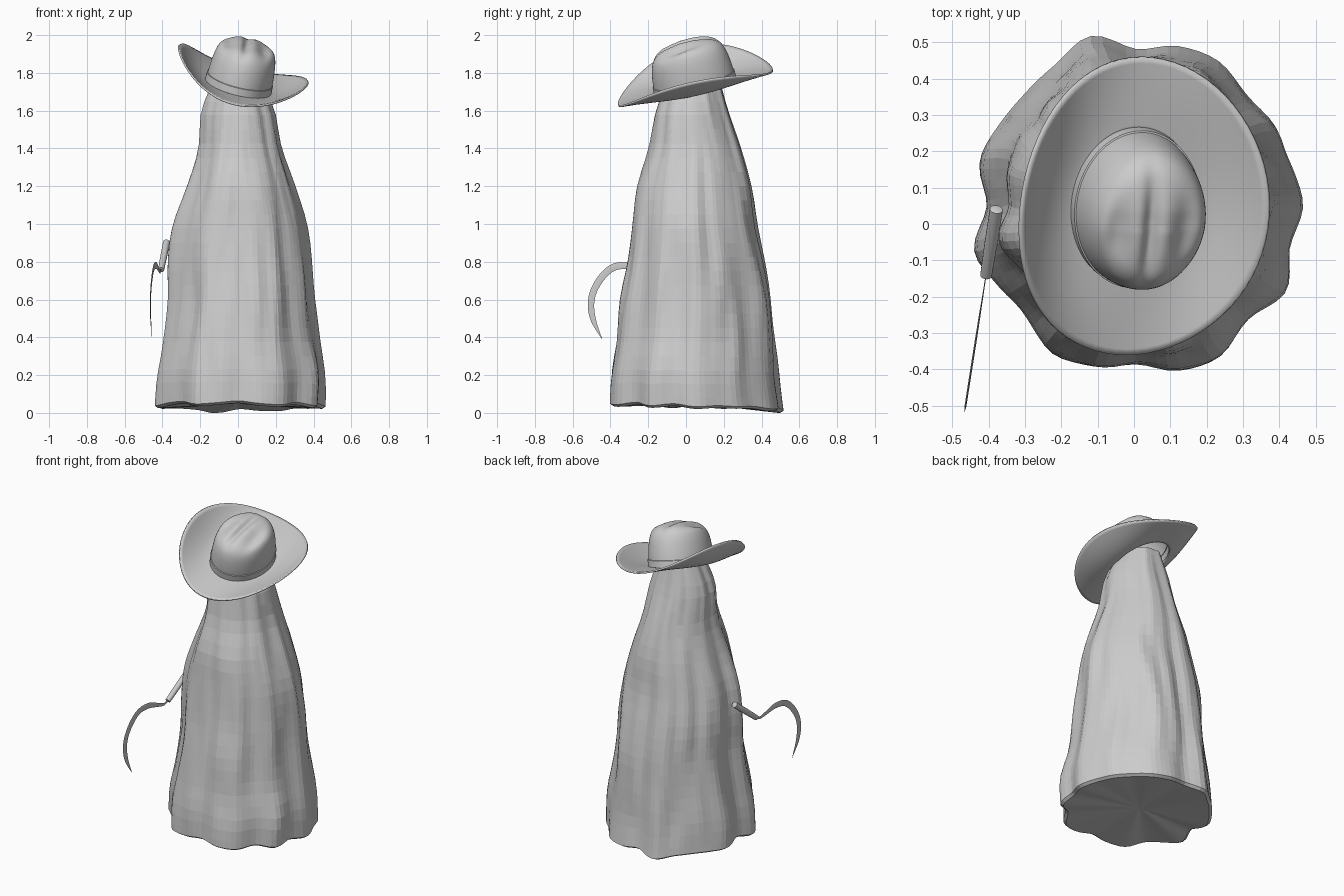
import bpy, bmesh, math
from mathutils import Vector, Matrix, noise

if "Cube" in bpy.data.objects:
    bpy.data.objects.remove(bpy.data.objects["Cube"])


def spline(pts, t, closed=False):
    """Catmull-Rom value at parameter t (in point indices)."""
    n = len(pts)
    i = math.floor(t) if closed else min(int(t), n - 2)
    f = t - i
    pick = (lambda k: pts[k % n]) if closed else (lambda k: pts[max(0, min(n - 1, k))])
    quad = zip(pick(i - 1), pick(i), pick(i + 1), pick(i + 2))
    return [b + 0.5 * f * (c - a + f * (2 * a - 5 * b + 4 * c - d + f * (3 * (b - c) + d - a)))
            for a, b, c, d in quad]


def loft(name, rings, cap_start=None, cap_end=None, smooth=None):
    """Skin closed rings of points; caps are fans to a centre point."""
    bm = bmesh.new()
    loops = [[bm.verts.new(p) for p in r] for r in rings]
    n = len(loops[0])
    for a, b in zip(loops, loops[1:]):
        for i in range(n):
            j = (i + 1) % n
            bm.faces.new((a[i], a[j], b[j], b[i]))
    for loop, centre in ((loops[0], cap_start), (loops[-1], cap_end)):
        if centre is not None:
            c = bm.verts.new(centre)
            for i in range(n):
                bm.faces.new((loop[i], loop[(i + 1) % n], c))
    bmesh.ops.recalc_face_normals(bm, faces=bm.faces)
    me = bpy.data.meshes.new(name)
    bm.to_mesh(me)
    bm.free()
    if smooth:
        me.shade_smooth()
        me.set_sharp_from_angle(angle=math.radians(smooth))
    ob = bpy.data.objects.new(name, me)
    bpy.context.collection.objects.link(ob)
    return ob


# Robe: silhouette rows (z, x min, x max, y min, y max) and hem radii every 15 degrees
rows = [(0.04, -.45, .46, -.415, .51), (0.2, -.445, .46, -.405, .485), (0.4, -.405, .42, -.375, .47),
        (0.6, -.375, .395, -.35, .455), (0.8, -.37, .38, -.315, .42), (1.0, -.34, .355, -.29, .375),
        (1.2, -.275, .295, -.265, .345), (1.4, -.215, .23, -.2, .29), (1.6, -.195, .195, -.16, .225),
        (1.76, -.135, .125, -.10, .18)]
hem = [(r,) for r in (.465, .445, .447, .438, .46, .455, .435, .48, .45, .44, .445, .452,
                      .42, .466, .44, .43, .463, .452, .435, .463, .47, .44, .47, .44)]
SEG, STEPS = 96, 24


def fold(i):
    a = math.tau * i / SEG
    f = spline(hem, i * len(hem) / SEG, True)[0] / 0.46
    return a, f


def robe_ring(t, shrink=1.0, lift=0.0):
    z, x0, x1, y0, y1 = spline(rows, t)
    cx, cy, rx, ry = (x0 + x1) / 2, (y0 + y1) / 2, (x1 - x0) / 2, (y1 - y0) / 2
    low = max(0.0, 1 - z / 0.35)
    ring = []
    for i in range(SEG):
        a, f = fold(i)
        # cloth wrinkles, stretched along the height
        n = noise.noise(Vector((4.5 * math.cos(a), 4.5 * math.sin(a), 2.6 * z + 3)))
        k = shrink * f ** (1.15 - 0.35 * z) * (1 + 0.045 * n * min(1.0, z / 0.3))
        drop = low * (0.018 * math.sin(a) + 0.25 * (f - 0.98))
        ring.append((cx + rx * k * math.cos(a), cy + ry * k * math.sin(a),
                     max(0.0, z - drop + lift)))
    return ring


robe_rings = [robe_ring(0, 0.96, -0.012)]
robe_rings += [robe_ring((len(rows) - 1) * s / STEPS) for s in range(STEPS + 1)]
loft("robe", robe_rings, (0, 0.05, 0.05), (0, 0.04, 1.80))

# Hat frame: tilted down to the front and to one side
up = Vector((0.246, -0.235, 1)).normalized()
side = Vector((0, 1, 0)).cross(up).normalized()
back = up.cross(side)
tilt = Matrix((side, back, up)).transposed().to_4x4()
tilt.translation = (0.0, 0.05, 1.725)
HAT = 72
angles = [math.tau * i / HAT for i in range(HAT)]

# Brim: oval with the sides curled up
brim_rings = []
for s in range(13):
    t = s / 12
    rx, ry = 0.165 + 0.19 * t, 0.212 + 0.208 * t
    brim_rings.append([(rx * math.cos(a), ry * math.sin(a),
                        (0.126 - 0.014 * math.cos(a)) * t ** 1.8 * math.cos(a) ** 2)
                       for a in angles])
brim = loft("hat_brim", brim_rings, smooth=40)
brim.matrix_world = tilt
mod = brim.modifiers.new("thickness", "SOLIDIFY")
mod.thickness = 0.01
mod.offset = 0

# Crown: dome sloping to the front, with a centre crease and two side dents
dome = [(1.0, 0.0), (.99, .065), (.965, .12), (.92, .172), (.84, .214),
        (.7, .242), (.5, .255), (.25, .26), (.02, .26)]


def dents(x, y, h):
    def g(cx, w, cy, l):
        return math.exp(-((x - cx) / w) ** 2 - ((y - cy) / l) ** 2)
    h *= 1 + 0.12 * min(0.0, y / 0.2 + 0.1) - 0.06 * max(0.0, y / 0.2 - 0.2)
    top = min(1.0, max(0.0, (h - 0.1) / 0.1))
    return h - top * (0.028 * g(-0.01, 0.022, -0.02, 0.14)
                      + 0.03 * (g(-0.1, 0.04, -0.03, 0.10) + g(0.09, 0.04, -0.03, 0.10)))


crown_rings = []
for s in range(33):
    k, h = spline(dome, s / 4)
    pts = [(0.176 * k * math.cos(a), 0.219 * k * math.sin(a)) for a in angles]
    crown_rings.append([(x, y, dents(x, y, h)) for x, y in pts])
crown = loft("hat_crown", crown_rings, cap_end=(0, 0, dents(0, 0, .26)), smooth=50)
crown.matrix_world = tilt

# Band around the foot of the crown
band = loft("hat_band", [[(r * math.cos(a), (r + 0.043) * math.sin(a), h) for a in angles]
                         for r, h in ((.172, 0), (.18, .003), (.179, .045), (.172, .048))], smooth=30)
band.matrix_world = tilt


# Sickle lies in a vertical plane beside the robe
def sickle_point(y, z, off=0.0):
    return Vector((-0.41 + 0.157 * (y + 0.16) + off, y, z))


# Curved blade: (y, z, half width)
path = [(-.13, .768, .006), (-.17, .746, .008), (-.22, .757, .012), (-.30, .78, .018),
        (-.38, .772, .019), (-.44, .725, .019), (-.487, .65, .018), (-.503, .575, .017),
        (-.49, .49, .014), (-.445, .392, .001)]
blade_rings = []
for s in range(37):
    t = s / 4
    y, z, w = spline(path, t)
    ya, za, _ = spline(path, max(0, t - 0.1))
    yb, zb, _ = spline(path, min(9, t + 0.1))
    d = math.hypot(yb - ya, zb - za)
    ny, nz = -(zb - za) / d * w, (yb - ya) / d * w
    th = 0.12 * w + 0.0005
    blade_rings.append([sickle_point(y + ny, z + nz), sickle_point(y, z, th),
                        sickle_point(y - ny, z - nz), sickle_point(y, z, -th)])
loft("sickle_blade", blade_rings, sickle_point(-.13, .768), sickle_point(-.444, .39), smooth=30)

# Straight round handle
top, bottom = sickle_point(0.042, 0.905), sickle_point(-0.142, 0.757)
axis = (top - bottom).normalized()
u = axis.orthogonal().normalized()
v = axis.cross(u)
grip = []
for k, r in ((-.004, .011), (0.0, .016), (0.5, .018), (0.99, .018), (1.0, .013)):
    c = bottom.lerp(top, k)
    grip.append([c + r * (u * math.cos(a) + v * math.sin(a))
                 for a in (math.tau * i / 16 for i in range(16))])
loft("sickle_handle", grip, bottom, top, smooth=40)
